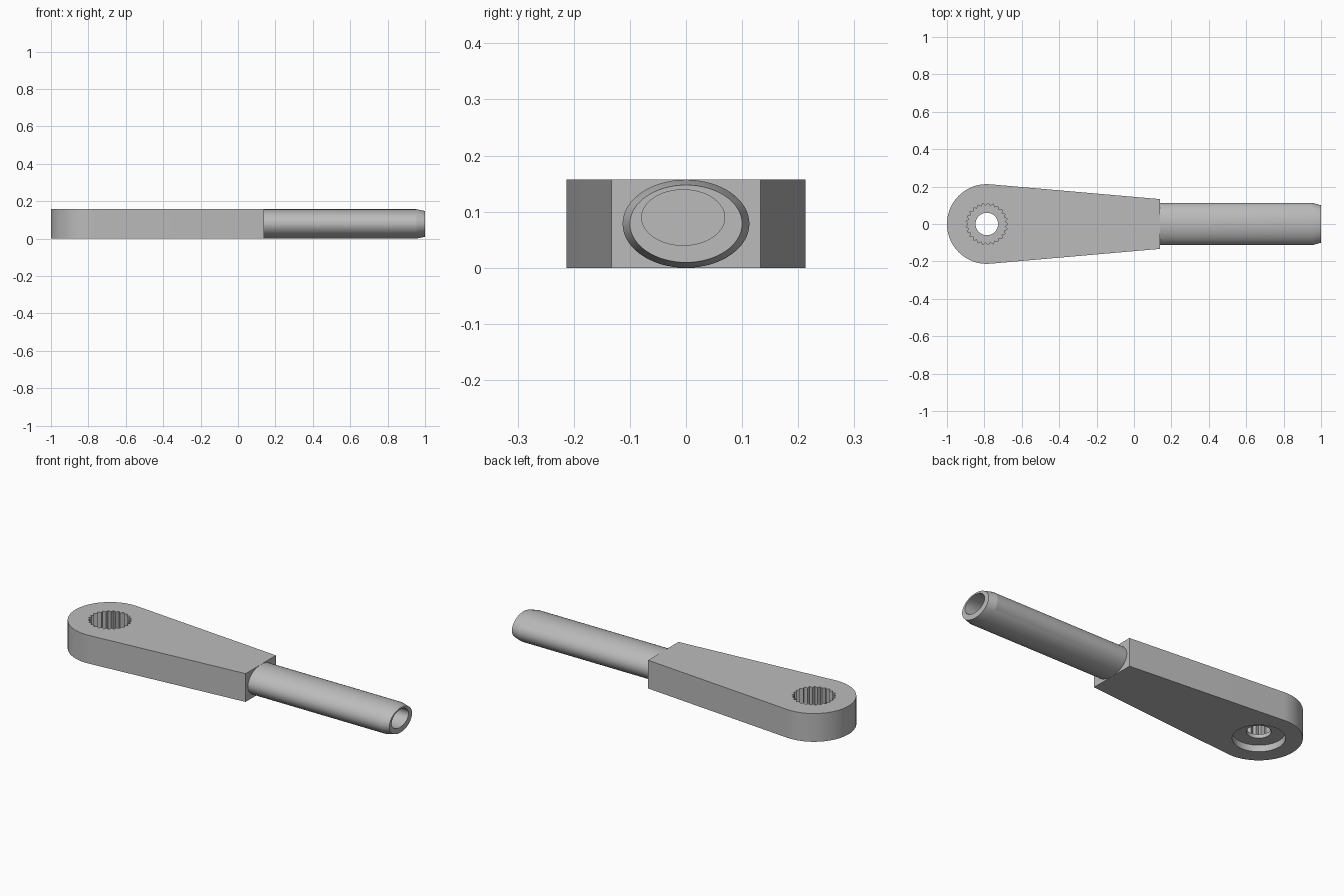
import bpy, bmesh
from math import sin, cos, pi, radians, acos, atan2, hypot

cube = bpy.data.objects.get("Cube")
if cube:
    bpy.data.objects.remove(cube, do_unlink=True)

grey = bpy.data.materials.new("plain grey")
grey.use_nodes = True
COLOUR = (0.5, 0.5, 0.5, 1)
grey.diffuse_color = COLOUR
grey.node_tree.nodes["Principled BSDF"].inputs["Base Color"].default_value = COLOUR

HUB_X, HUB_R, HEIGHT = -0.787, 0.213, 0.157
NECK_X, NECK_Y = 0.14, 0.133


def loft(name, rings, closed=False):
    """Join equal-length rings of points; cap the ends or close into a loop."""
    bm = bmesh.new()
    loops = [[bm.verts.new(p) for p in ring] for ring in rings]
    pairs = list(zip(loops, loops[1:]))
    if closed:
        pairs.append((loops[-1], loops[0]))
    for a, b in pairs:
        for i in range(len(a)):
            j = (i + 1) % len(a)
            bm.faces.new((a[i], a[j], b[j], b[i]))
    if not closed:
        bm.faces.new(loops[0])
        bm.faces.new(loops[-1])
    bmesh.ops.recalc_face_normals(bm, faces=bm.faces)
    mesh = bpy.data.meshes.new(name)
    bm.to_mesh(mesh)
    bm.free()
    mesh.materials.append(grey)
    obj = bpy.data.objects.new(name, mesh)
    bpy.context.collection.objects.link(obj)
    return obj


def prism(name, outline, z0, z1):
    return loft(name, [[(x, y, z) for x, y in outline] for z in (z0, z1)])


def circle(radius, n=64, tooth=0):
    """Circle about the hub; every second point is pulled in by the tooth depth."""
    return [(HUB_X + (radius - tooth * (i % 2)) * cos(2 * pi * i / n),
             (radius - tooth * (i % 2)) * sin(2 * pi * i / n)) for i in range(n)]


def select_only(obj):
    bpy.ops.object.select_all(action='DESELECT')
    obj.select_set(True)
    bpy.context.view_layer.objects.active = obj


# Arm: round hub whose tangents taper to the square neck
dx = NECK_X - HUB_X
tangent = atan2(NECK_Y, dx) + acos(HUB_R / hypot(dx, NECK_Y))
STEPS = 48
outline = [(NECK_X, -NECK_Y), (NECK_X, NECK_Y)]
for i in range(STEPS + 1):
    a = tangent + (2 * pi - 2 * tangent) * i / STEPS
    outline.append((HUB_X + HUB_R * cos(a), HUB_R * sin(a)))
arm = prism("tapered_arm", outline, 0, HEIGHT)

# Hub openings: toothed socket above, screw hole, plain recess below
cutters = [
    prism("spline_cutter", circle(0.112, 50, 0.014), 0.057, 0.2),
    prism("screw_hole_cutter", circle(0.06), -0.05, 0.1),
    prism("recess_cutter", circle(0.129), -0.05, 0.036),
]
select_only(arm)
for cutter in cutters:
    cutter.hide_render = True
    mod = arm.modifiers.new(cutter.name, 'BOOLEAN')
    mod.operation, mod.solver, mod.object = 'DIFFERENCE', 'EXACT', cutter
    bpy.ops.object.modifier_apply(modifier=mod.name)
for cutter in cutters:
    bpy.data.objects.remove(cutter, do_unlink=True)


# Rod: oval tube with chamfered tip and off-centre blind bore
def oval(x, half_y, half_z, y=0.0, z=HEIGHT / 2, n=64):
    return [(x, y + half_y * cos(2 * pi * i / n), z + half_z * sin(2 * pi * i / n))
            for i in range(n)]


rod = loft("oval_rod", [
    oval(NECK_X, 0.113, 0.0785),
    oval(0.955, 0.113, 0.0785),
    oval(1.0, 0.1, 0.069),
    oval(1.0, 0.074, 0.0495, -0.005, 0.0895),
    oval(0.4, 0.074, 0.0495, -0.005, 0.0895),
])

for obj in (arm, rod):
    select_only(obj)
    bpy.ops.object.shade_smooth_by_angle(angle=radians(14))
